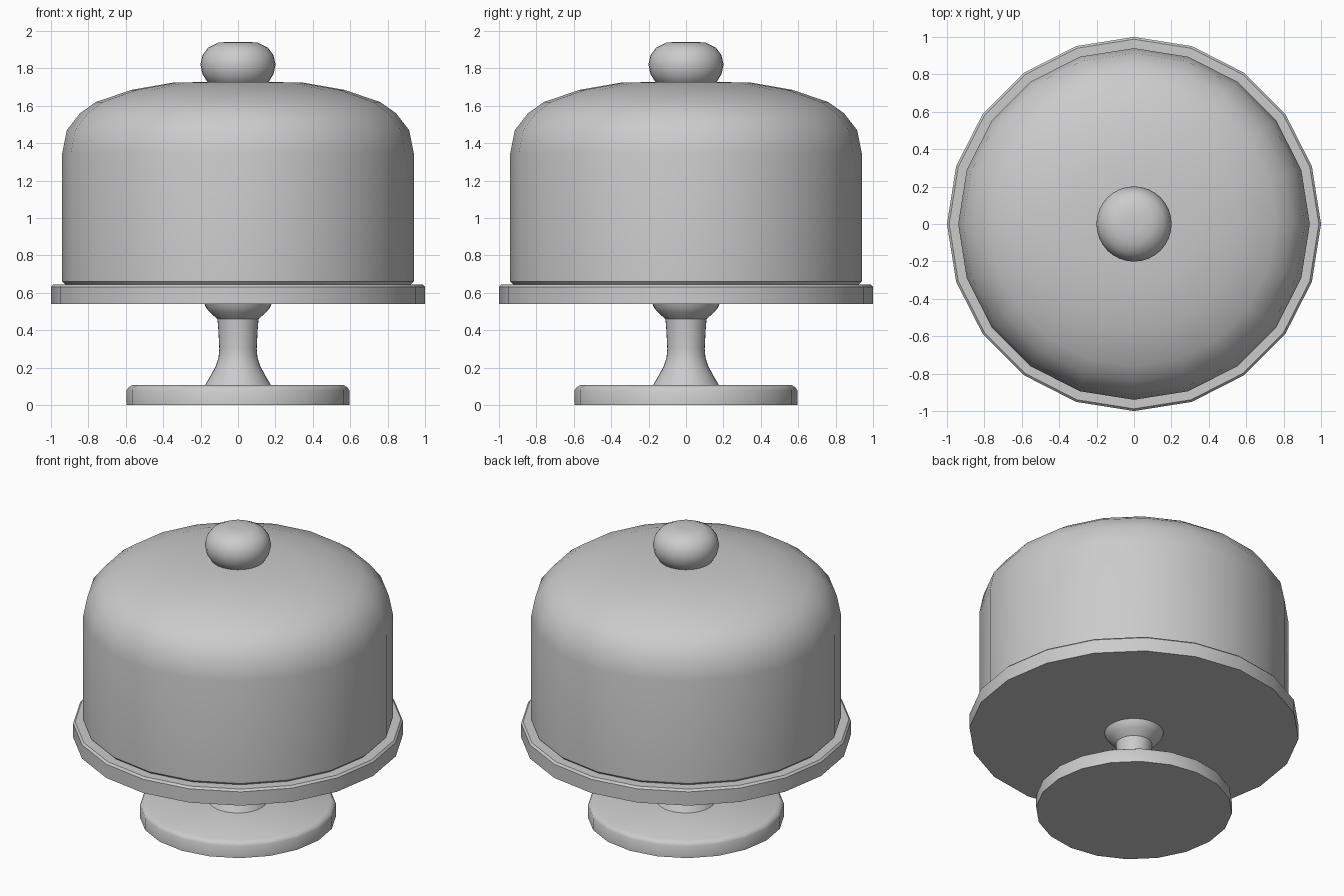
import bpy, math

if "Cube" in bpy.data.objects:
    bpy.data.objects.remove(bpy.data.objects["Cube"])


def lathe(name, profile, sides=20, angle=35):
    """Revolve (radius, z) points around z, closing both ends with caps."""
    verts, faces = [], []
    for r, z in profile:
        for i in range(sides):
            a = 2 * math.pi * i / sides
            verts.append((r * math.cos(a), r * math.sin(a), z))
    for k in range(len(profile) - 1):
        for i in range(sides):
            j = (i + 1) % sides
            faces.append((k * sides + i, k * sides + j,
                          (k + 1) * sides + j, (k + 1) * sides + i))
    faces.append(tuple(reversed(range(sides))))
    top = (len(profile) - 1) * sides
    faces.append(tuple(range(top, top + sides)))
    mesh = bpy.data.meshes.new(name)
    mesh.from_pydata(verts, [], faces)
    mesh.update()
    obj = bpy.data.objects.new(name, mesh)
    bpy.context.collection.objects.link(obj)
    bpy.ops.object.select_all(action='DESELECT')
    obj.select_set(True)
    bpy.context.view_layer.objects.active = obj
    bpy.ops.object.shade_smooth_by_angle(angle=math.radians(angle))
    return obj


# Foot disc with a softened upper rim
lathe("foot", [(0.595, 0), (0.595, 0.08), (0.585, 0.095), (0.565, 0.107)])

# Waisted stem flaring at both ends
lathe("stem", [(0.18, 0.10), (0.145, 0.16), (0.118, 0.21), (0.104, 0.255),
               (0.10, 0.30), (0.105, 0.40), (0.11, 0.46), (0.15, 0.495),
               (0.172, 0.522), (0.182, 0.55)], sides=32)

# Serving plate
lathe("plate", [(1.0, 0.54), (1.0, 0.632), (0.988, 0.645)])

# Domed cover
lathe("dome_cover", [(0.925, 0.645), (0.94, 0.66), (0.94, 1.345),
                     (0.915, 1.47), (0.845, 1.56), (0.76, 1.62),
                     (0.57, 1.685), (0.34, 1.725), (0.12, 1.727)])

# Flattened ball knob
lathe("knob", [(0.14, 1.71), (0.165, 1.73), (0.19, 1.77), (0.201, 1.82),
               (0.19, 1.87), (0.16, 1.91), (0.105, 1.938), (0.04, 1.942)],
      sides=32, angle=50)
